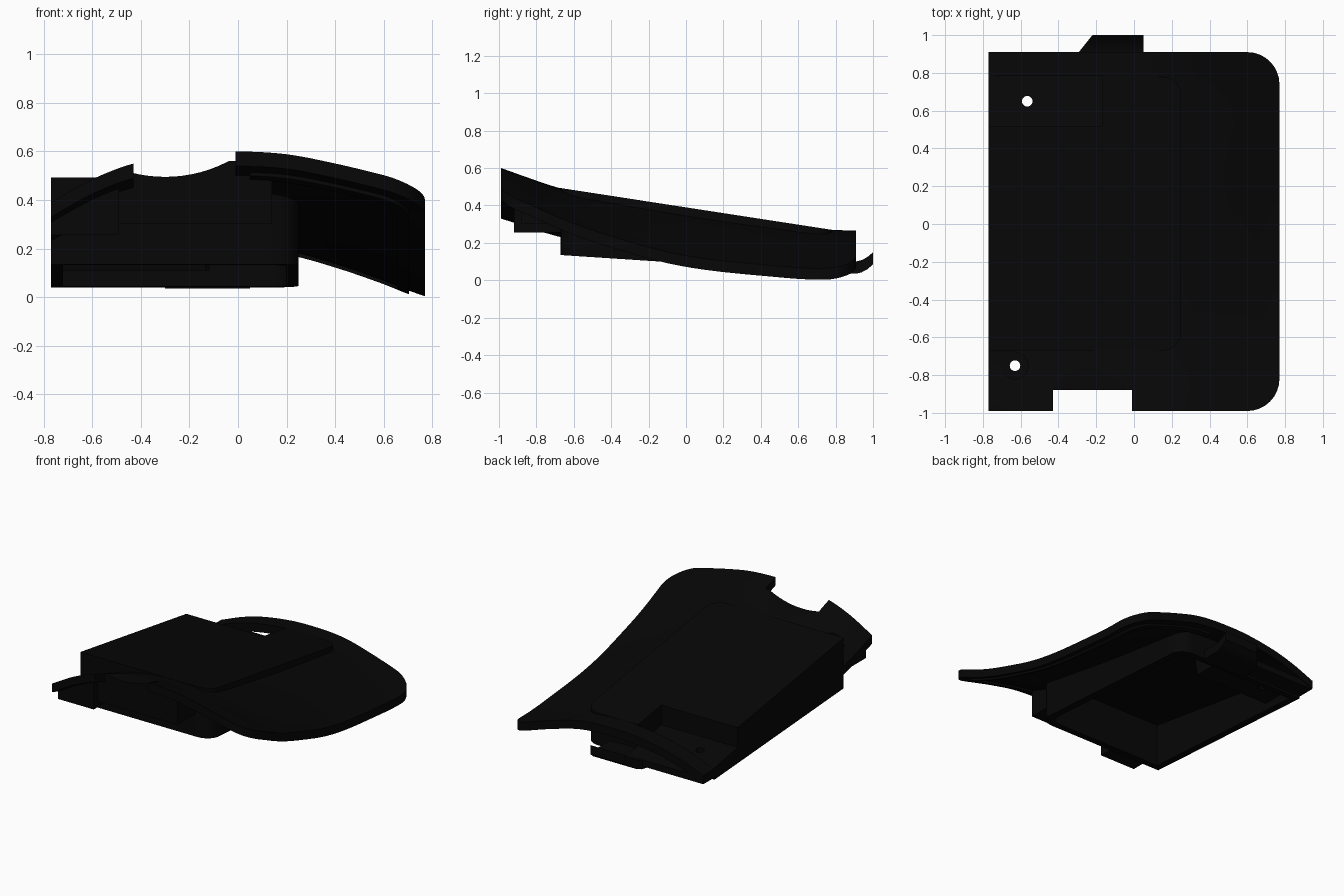
import bpy, bmesh, math
from mathutils import Matrix, Vector

cube = bpy.data.objects.get("Cube")
if cube:
    bpy.data.objects.remove(cube, do_unlink=True)

black = bpy.data.materials.new("matte black plastic")
black.use_nodes = True
COLOUR = (0.002, 0.002, 0.002, 1)
black.diffuse_color = COLOUR
black.node_tree.nodes["Principled BSDF"].inputs["Base Color"].default_value = COLOUR


def smooth_curve(points):
    """Return a smooth interpolating function through (position, value) points."""
    def slope(i):
        a, b = points[max(i - 1, 0)], points[min(i + 1, len(points) - 1)]
        return (b[1] - a[1]) / (b[0] - a[0])

    def value(p):
        p = min(max(p, points[0][0]), points[-1][0])
        i = 0
        while i < len(points) - 2 and p > points[i + 1][0]:
            i += 1
        (a, va), (b, vb) = points[i], points[i + 1]
        h = b - a
        t = (p - a) / h
        return ((1 + 2 * t) * (1 - t) ** 2 * va + t * (1 - t) ** 2 * h * slope(i)
                + t * t * (3 - 2 * t) * vb + t * t * (t - 1) * h * slope(i + 1))
    return value


# Lengthwise ridge line, crosswise drop, and how the drop varies along each side
ridge = smooth_curve([(-0.99, 0.60), (-0.65, 0.485), (-0.3, 0.425), (0.1, 0.362),
                      (0.5, 0.303), (0.73, 0.272), (0.91, 0.265)])
drop = smooth_curve([(-0.77, 0.21), (-0.6, 0.115), (-0.43, 0.05), (-0.2, 0.005), (0, 0),
                     (0.2, 0.012), (0.4, 0.05), (0.6, 0.098), (0.7, 0.125), (0.77, 0.142)])
right_gain = smooth_curve([(-0.99, 1), (-0.8, 1), (-0.1, 1.7), (0.5, 1.6), (0.91, 1.35)])
left_gain = smooth_curve([(-0.99, 1), (0.91, 0.7)])


def surface(x, y):
    gain = right_gain if x > 0 else left_gain
    return ridge(y) - drop(x) * gain(y)


def offset(d):
    return lambda x, y: surface(x, y) + d


def flat(z):
    return lambda x, y: z


def lid(x, y):
    return 0.49 - 0.154 * (y + 0.65)


def floor(x, y):
    return 0.135 - 0.0655 * (y + 0.67)


def pocket_floor(x, y):
    return 0.17 - 0.18 * (y - 0.52)


def rows(y0, y1, x1, r, n=24):
    """Rows (y, right end) of an outline whose right corners are rounded."""
    if r == 0:
        return [(y0 + (y1 - y0) * i / n, x1) for i in range(n + 1)]
    arc = [(r * (1 - math.cos(t)), x1 - r + r * math.sin(t))
           for t in [math.pi / 2 * i / 8 for i in range(9)]]
    a, b = y0 + r, y1 - r
    return ([(y0 + d, x) for d, x in arc]
            + [(a + (b - a) * i / n, x1) for i in range(1, n)]
            + [(y1 - d, x) for d, x in reversed(arc)])


def finish(name, bm):
    bmesh.ops.recalc_face_normals(bm, faces=bm.faces)
    mesh = bpy.data.meshes.new(name)
    bm.to_mesh(mesh)
    bm.free()
    mesh.materials.append(black)
    ob = bpy.data.objects.new(name, mesh)
    bpy.context.collection.objects.link(ob)
    return ob


def slab(name, outline, x0, top, bottom, n=36):
    """Closed solid between two height functions over an outline."""
    bm = bmesh.new()
    layers = []
    for height in (top, bottom):
        grid = []
        for y, x1 in outline:
            xs = [x0 + (x1 - x0) * i / n for i in range(n + 1)]
            grid.append([bm.verts.new((x, y, height(x, y))) for x in xs])
        for g, h in zip(grid, grid[1:]):
            for i in range(n):
                bm.faces.new((g[i], g[i + 1], h[i + 1], h[i]))
        rim = (grid[0] + [g[-1] for g in grid[1:-1]] + grid[-1][::-1]
               + [g[0] for g in reversed(grid[1:-1])])
        layers.append(rim)
    t, b = layers
    for i in range(len(t)):
        bm.faces.new((t[i - 1], t[i], b[i], b[i - 1]))
    return finish(name, bm)


def block(name, lo, hi):
    bm = bmesh.new()
    lo, hi = Vector(lo), Vector(hi)
    m = Matrix.Translation((lo + hi) / 2) @ Matrix.Diagonal((*(hi - lo), 1))
    bmesh.ops.create_cube(bm, size=1, matrix=m)
    return finish(name, bm)


def rod(name, centre, radius, depth, along_y=False, sides=32):
    bm = bmesh.new()
    turn = Matrix.Rotation(math.pi / 2 if along_y else 0, 4, 'X')
    bmesh.ops.create_cone(bm, cap_ends=True, segments=sides, radius1=radius, radius2=radius,
                          depth=depth, matrix=Matrix.Translation(centre) @ turn)
    return finish(name, bm)


def cut(ob, cutters):
    bpy.context.view_layer.objects.active = ob
    for c in cutters:
        mod = ob.modifiers.new("cut", 'BOOLEAN')
        mod.operation, mod.solver, mod.object = 'DIFFERENCE', 'EXACT', c
        bpy.ops.object.modifier_apply(modifier=mod.name)


# Main parts
cover = slab("curved_cover", rows(-0.99, 0.91, 0.77, 0.17), -0.77, offset(0), offset(-0.06), 48)
housing = slab("raised_housing", rows(-0.67, 0.78, 0.25, 0.1), -0.77, lid, floor)
skirt = slab("inner_skirt", rows(-0.92, 0.85, 0.705, 0.13), 0.05, offset(-0.03), offset(-0.075))
left_block = slab("front_side_block", rows(-0.92, -0.64, -0.49, 0, 6), -0.77,
                  offset(-0.03), flat(0.255), 8)
mid_block = slab("front_middle_block", rows(-0.88, -0.64, 0.14, 0, 6), -0.495,
                 offset(-0.03), flat(0.30), 16)
ledge = slab("rear_corner_ledge", rows(0.75, 0.905, -0.17, 0, 4), -0.77,
             pocket_floor, flat(0.055), 4)


# Upturned rear latch with one slanted end
def latch_top(x, y):
    return 0.10 + 5 * max(y - 0.9, 0) ** 2


latch_rows = [(0.76 + 0.03 * i, 0.05) for i in range(9)]
latch = slab("rear_latch", latch_rows, -0.30, latch_top,
             lambda x, y: latch_top(x, y) - 0.065, 8)
for v in latch.data.vertices:
    if v.co.y > 0.9:
        k = (0.05 - v.co.x) / 0.35
        v.co.x += 0.08 * k * (v.co.y - 0.9) / 0.1


# Cutters
def ceiling(x, y):
    return 0.11 if x < -0.12 and y > 0.46 else lid(x, y) - 0.05


cavity = slab("cavity_cutter", rows(-0.62, 0.73, 0.20, 0.07, 36), -0.72, ceiling, flat(-0.2))
pocket = slab("pocket_cutter", rows(0.52, 0.785, -0.17, 0, 2), -0.9, flat(0.7), pocket_floor, 2)
notch = block("notch_cutter", (-0.43, -1.2, 0.1), (-0.01, -0.88, 0.9))
scoop = rod("scoop_cutter", (-0.30, -0.765, 1.055), 0.56, 0.24, True, 96)
rear_hole = rod("rear_hole_cutter", (-0.565, 0.65, 0.2), 0.028, 1)
front_hole = rod("front_hole_cutter", (-0.63, -0.75, 0.4), 0.028, 1)
sink = rod("screw_seat_cutter", (-0.63, -0.75, 0.56), 0.07, 0.4)
skirt_core = slab("skirt_cutter", rows(-0.87, 0.80, 0.655, 0.1), -0.1, offset(0.1), offset(-0.3))

cut(cover, [cavity, pocket, notch, scoop, rear_hole, front_hole, sink])
cut(housing, [cavity, pocket, rear_hole])
cut(skirt, [skirt_core])
cut(left_block, [front_hole, sink])
cut(mid_block, [scoop])
for c in (cavity, pocket, notch, scoop, rear_hole, front_hole, sink, skirt_core):
    bpy.data.objects.remove(c, do_unlink=True)

# Smooth the curved skins, keep the edges crisp
for ob in (cover, housing, skirt, left_block, mid_block, ledge, latch):
    bpy.ops.object.select_all(action='DESELECT')
    ob.select_set(True)
    bpy.context.view_layer.objects.active = ob
    bpy.ops.object.shade_smooth_by_angle(angle=math.radians(30))
